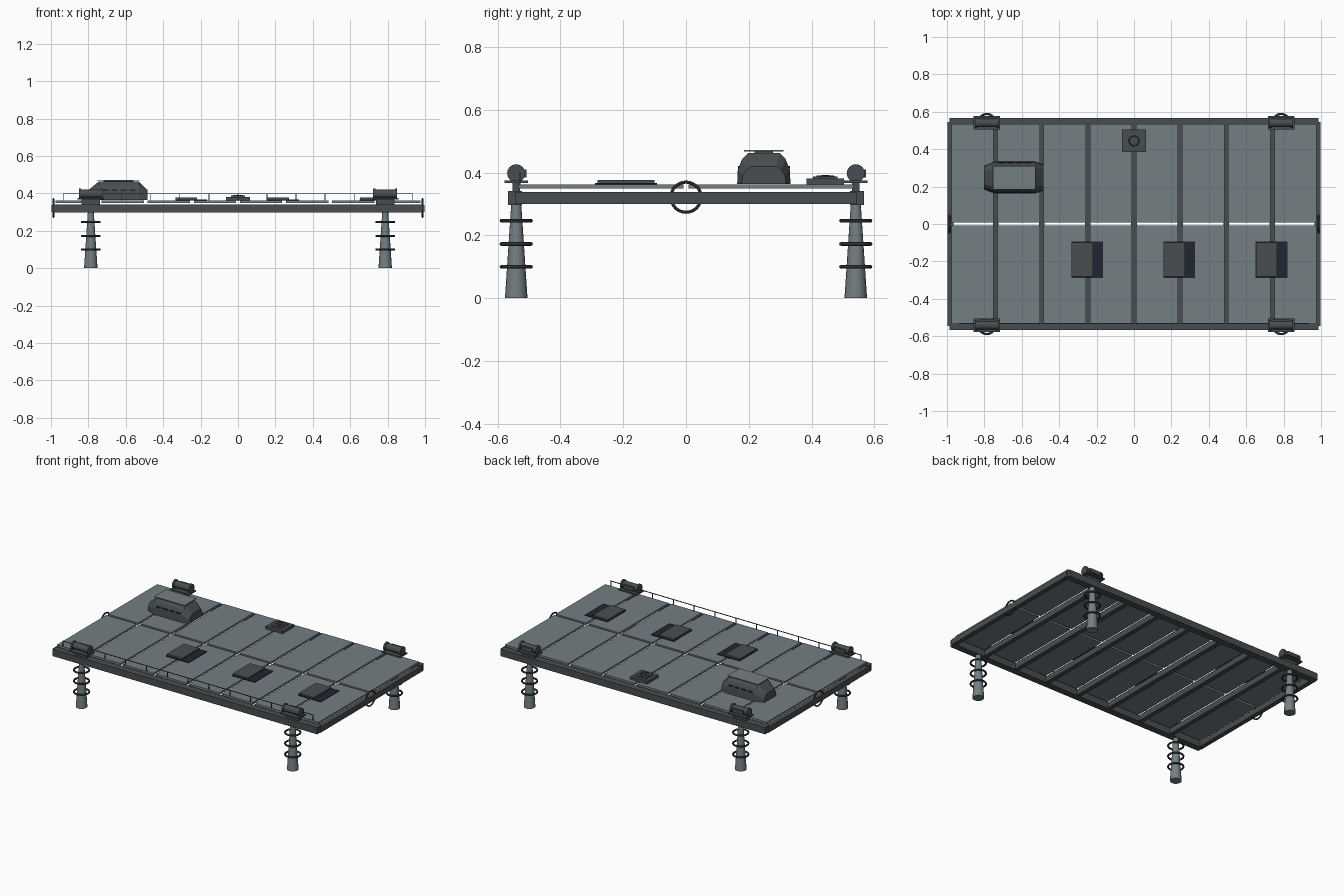
import bpy, bmesh, math
from mathutils import Matrix

if "Cube" in bpy.data.objects:
    bpy.data.objects.remove(bpy.data.objects["Cube"])


def material(name, rgb):
    m = bpy.data.materials.new(name)
    m.diffuse_color = (*rgb, 1)
    m.use_nodes = True
    m.node_tree.nodes["Principled BSDF"].inputs["Base Color"].default_value = m.diffuse_color
    return m


PLATE = material("deck_grey", (0.175, 0.21, 0.225))
STEEL = material("dark_steel", (0.068, 0.076, 0.080))
RING = material("ring_steel", (0.05, 0.056, 0.06))
VOID = material("dark_navy", (0.016, 0.018, 0.032))


def finish(name, bm, mat, smooth=False):
    bmesh.ops.recalc_face_normals(bm, faces=bm.faces[:])
    me = bpy.data.meshes.new(name)
    bm.to_mesh(me)
    bm.free()
    me.materials.append(mat)
    ob = bpy.data.objects.new(name, me)
    bpy.context.collection.objects.link(ob)
    if smooth:
        bpy.context.view_layer.objects.active = ob
        ob.select_set(True)
        bpy.ops.object.shade_smooth_by_angle(angle=math.radians(40))
        ob.select_set(False)
    return ob


def box(name, x, y, z, mat):
    """Box from (min, max) ranges."""
    bm = bmesh.new()
    r = [sorted(v) for v in (x, y, z)]
    size = [b - a for a, b in r]
    mid = [(a + b) / 2 for a, b in r]
    bmesh.ops.create_cube(bm, size=1, matrix=Matrix.Translation(mid) @ Matrix.Diagonal((*size, 1)))
    return finish(name, bm, mat)


def cone(name, loc, r1, r2, depth, mat, axis='Z', sides=16):
    bm = bmesh.new()
    rot = Matrix.Rotation(math.pi / 2, 4, 'Y') if axis == 'X' else Matrix()
    bmesh.ops.create_cone(bm, cap_ends=True, segments=sides, radius1=r1, radius2=r2,
                          depth=depth, matrix=Matrix.Translation(loc) @ rot)
    return finish(name, bm, mat, True)


def torus(name, loc, major, minor, mat, axis='Z', n=32, k=8):
    bm = bmesh.new()
    rot = Matrix.Rotation(math.pi / 2, 4, 'Y') if axis == 'X' else Matrix()
    rows = []
    for i in range(n):
        a = 2 * math.pi * i / n
        row = []
        for j in range(k):
            b = 2 * math.pi * j / k
            r = major + minor * math.cos(b)
            row.append(bm.verts.new((r * math.cos(a), r * math.sin(a), minor * math.sin(b))))
        rows.append(row)
    for i in range(n):
        p, q = rows[i], rows[(i + 1) % n]
        for j in range(k):
            bm.faces.new((p[j], q[j], q[(j + 1) % k], p[(j + 1) % k]))
    bm.transform(Matrix.Translation(loc) @ rot)
    return finish(name, bm, mat, True)


# Frame: side beams, end beams and cross ribs
PITCH = 0.2466
for s in (-1, 1):
    box("side_beam", (-0.987, 0.987), (s * 0.522, s * 0.567), (0.297, 0.342), STEEL)
    box("end_beam", (s * 0.965, s * 0.996), (-0.545, 0.545), (0.301, 0.338), STEEL)
    torus("end_ring", (s * 0.987, 0, 0.322), 0.048, 0.005, RING, 'X')
for i in range(-3, 4):
    box("cross_rib", (i * PITCH - 0.015, i * PITCH + 0.015), (-0.53, 0.53), (0.301, 0.339), STEEL)

# Deck panels, eight by two
for i in range(8):
    cx = (i - 3.5) * PITCH
    for s in (-1, 1):
        box("deck_panel", (cx - 0.113, cx + 0.113), (s * 0.008, s * 0.534), (0.349, 0.363), PLATE)

# Legs with rings, and a winch above each leg
for sx in (-1, 1):
    for sy in (-1, 1):
        x, y = sx * 0.787, sy * 0.541
        cone("leg", (x, y, 0.15), 0.036, 0.016, 0.30, PLATE)
        for z in (0.1, 0.173, 0.247):
            torus("leg_ring", (x, y, z), 0.047, 0.006, RING)
        box("winch_foot", (x - 0.05, x + 0.05), (y - 0.012, y + 0.012), (0.342, 0.368), STEEL)
        box("winch_base", (x - 0.07, x + 0.07), (y - 0.037, y + 0.037), (0.367, 0.375), STEEL)
        cone("winch_drum", (x, y, 0.398), 0.023, 0.023, 0.12, STEEL, 'X')
        for e in (-1, 1):
            cone("winch_flange", (x + e * 0.058, y, 0.398), 0.029, 0.029, 0.012, STEEL, 'X')
        box("winch_motor", (x - 0.04, x + 0.04), (y + 0.02, y + 0.032), (0.384, 0.41), STEEL)

# Front hand rail
box("hand_rail", (-0.935, 0.935), (-0.532, -0.528), (0.396, 0.400), STEEL)
for i in range(13):
    x = -0.932 + i * 0.1553
    box("rail_post", (x - 0.002, x + 0.002), (-0.532, -0.528), (0.36, 0.398), STEEL)

# Hatches: dark opening with a half slid cover
for cx in (-0.25, 0.242, 0.735):
    box("hatch_opening", (cx - 0.085, cx + 0.085), (-0.29, -0.093), (0.361, 0.367), VOID)
    box("hatch_cover", (cx - 0.083, cx + 0.03), (-0.282, -0.1), (0.366, 0.377), STEEL)

# Pedestal with a round fitting at the back edge
box("pedestal", (-0.063, 0.063), (0.384, 0.504), (0.362, 0.382), STEEL)
box("pedestal_cap", (-0.038, 0.038), (0.405, 0.483), (0.381, 0.388), STEEL)
torus("pedestal_ring", (0, 0.444, 0.388), 0.026, 0.003, RING)
cone("pedestal_knob", (0, 0.444, 0.389), 0.013, 0.013, 0.006, STEEL)

# Control cabin: arched section lofted with tapered ends
HX, HY = -0.645, 0.248
half = [(0.085, 0), (0.083, 0.045), (0.069, 0.08), (0.05, 0.099)]
section = half + [(-a, b) for a, b in reversed(half)]
bm = bmesh.new()
rings = []
for x, w, h in ((-0.803, 0.72, 0.52), (-0.745, 1, 1), (-0.53, 1, 1), (-0.485, 0.82, 0.56)):
    rings.append([bm.verts.new((x, HY + a * w, 0.364 + b * h)) for a, b in section])
for p, q in zip(rings, rings[1:]):
    for j in range(len(section)):
        k = (j + 1) % len(section)
        bm.faces.new((p[j], p[k], q[k], q[j]))
bm.faces.new(rings[0])
bm.faces.new(rings[-1])
finish("cabin", bm, STEEL)
box("cabin_roof", (-0.755, -0.527), (HY - 0.063, HY + 0.063), (0.468, 0.473), PLATE)
box("roof_mount", (-0.72, -0.56), (HY - 0.03, HY + 0.03), (0.46, 0.469), STEEL)
for i in range(4):
    x = -0.725 + i * 0.048
    for s in (-1, 1):
        box("cabin_window", (x, x + 0.034), (HY + s * 0.077, HY + s * 0.083), (0.413, 0.422), VOID)
